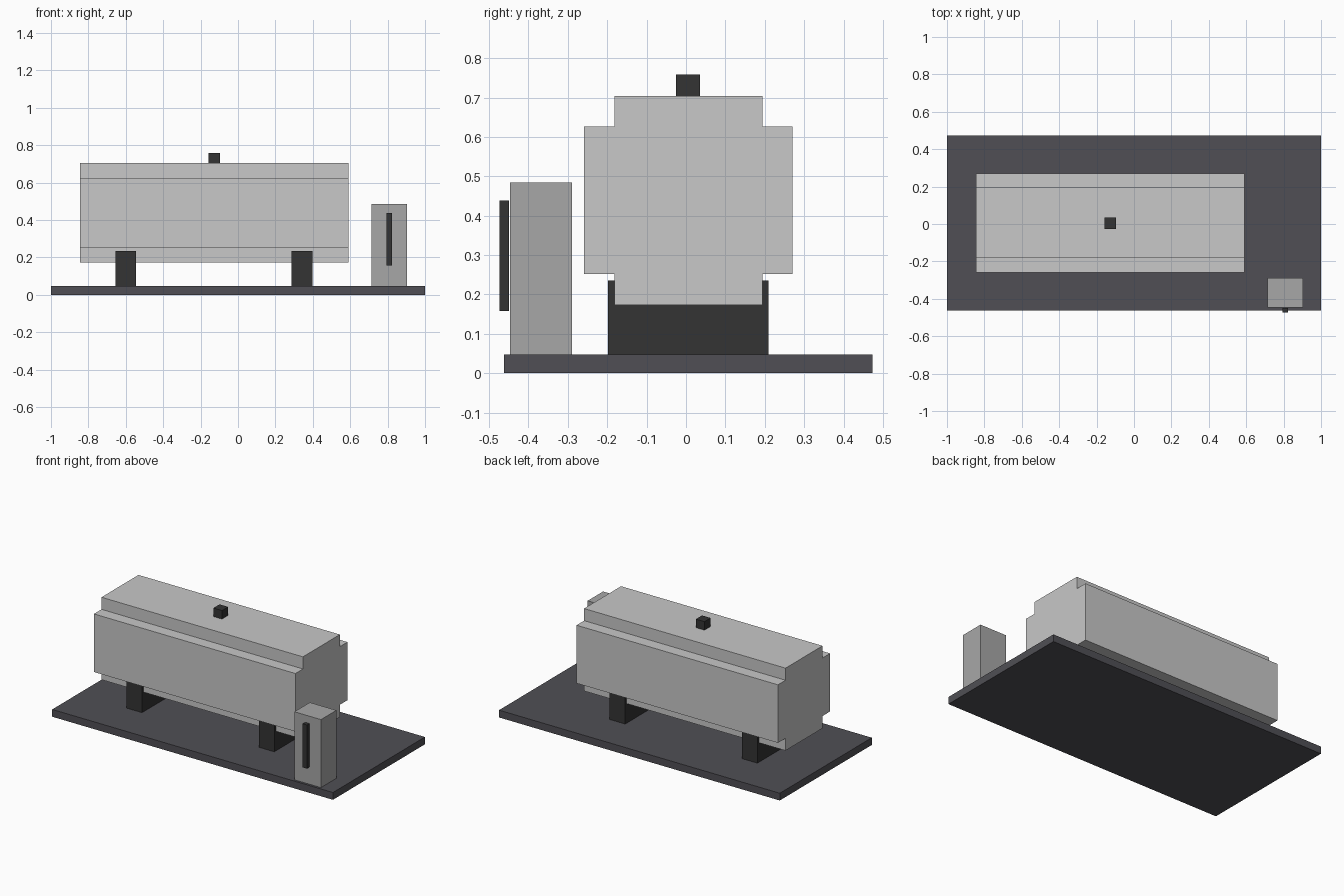
import bpy
import bmesh

cube = bpy.data.objects.get("Cube")
if cube:
    bpy.data.objects.remove(cube, do_unlink=True)


def material(name, r, g, b):
    m = bpy.data.materials.new(name)
    m.use_nodes = True
    m.diffuse_color = (r, g, b, 1)
    m.node_tree.nodes["Principled BSDF"].inputs["Base Color"].default_value = (r, g, b, 1)
    return m


light_grey = material("light grey", 0.58, 0.58, 0.58)
mid_grey = material("mid grey", 0.39, 0.39, 0.39)
slate = material("dark slate", 0.08, 0.078, 0.09)
charcoal = material("charcoal", 0.033, 0.033, 0.033)


def prism(name, profile, x0, x1, mat):
    """Extrude a (y, z) outline along x."""
    bm = bmesh.new()
    face = bm.faces.new([bm.verts.new((x0, y, z)) for y, z in profile])
    ext = bmesh.ops.extrude_face_region(bm, geom=[face])
    moved = [v for v in ext["geom"] if isinstance(v, bmesh.types.BMVert)]
    bmesh.ops.translate(bm, verts=moved, vec=(x1 - x0, 0, 0))
    bmesh.ops.recalc_face_normals(bm, faces=bm.faces)
    mesh = bpy.data.meshes.new(name)
    bm.to_mesh(mesh)
    bm.free()
    mesh.materials.append(mat)
    obj = bpy.data.objects.new(name, mesh)
    bpy.context.collection.objects.link(obj)
    return obj


def box(name, x, y, z, mat):
    outline = [(y[0], z[0]), (y[1], z[0]), (y[1], z[1]), (y[0], z[1])]
    return prism(name, outline, x[0], x[1], mat)


# Ground slab
box("base_slab", (-1, 1), (-0.462, 0.474), (0, 0.047), slate)

# Tank with notched corners: half outline mirrored about its centre line
centre = 0.006
half = [(0.188, 0.173), (0.188, 0.252), (0.265, 0.252),
        (0.265, 0.626), (0.188, 0.626), (0.188, 0.704)]
outline = [(centre + y, z) for y, z in half]
outline += [(centre - y, z) for y, z in reversed(half)]
prism("tank", outline, -0.845, 0.59, light_grey)

# Two cross supports under the tank
for side, x in (("right", -0.6), ("left", 0.342)):
    box("support_" + side, (x - 0.055, x + 0.055), (-0.198, 0.209), (0.047, 0.235), charcoal)

# Vent cap on top
box("vent_cap", (-0.157, -0.096), (-0.026, 0.036), (0.704, 0.759), charcoal)

# Dispenser and its hose
box("dispenser", (0.715, 0.904), (-0.447, -0.29), (0.047, 0.485), mid_grey)
box("dispenser_hose", (0.793, 0.823), (-0.474, -0.449), (0.158, 0.439), charcoal)
